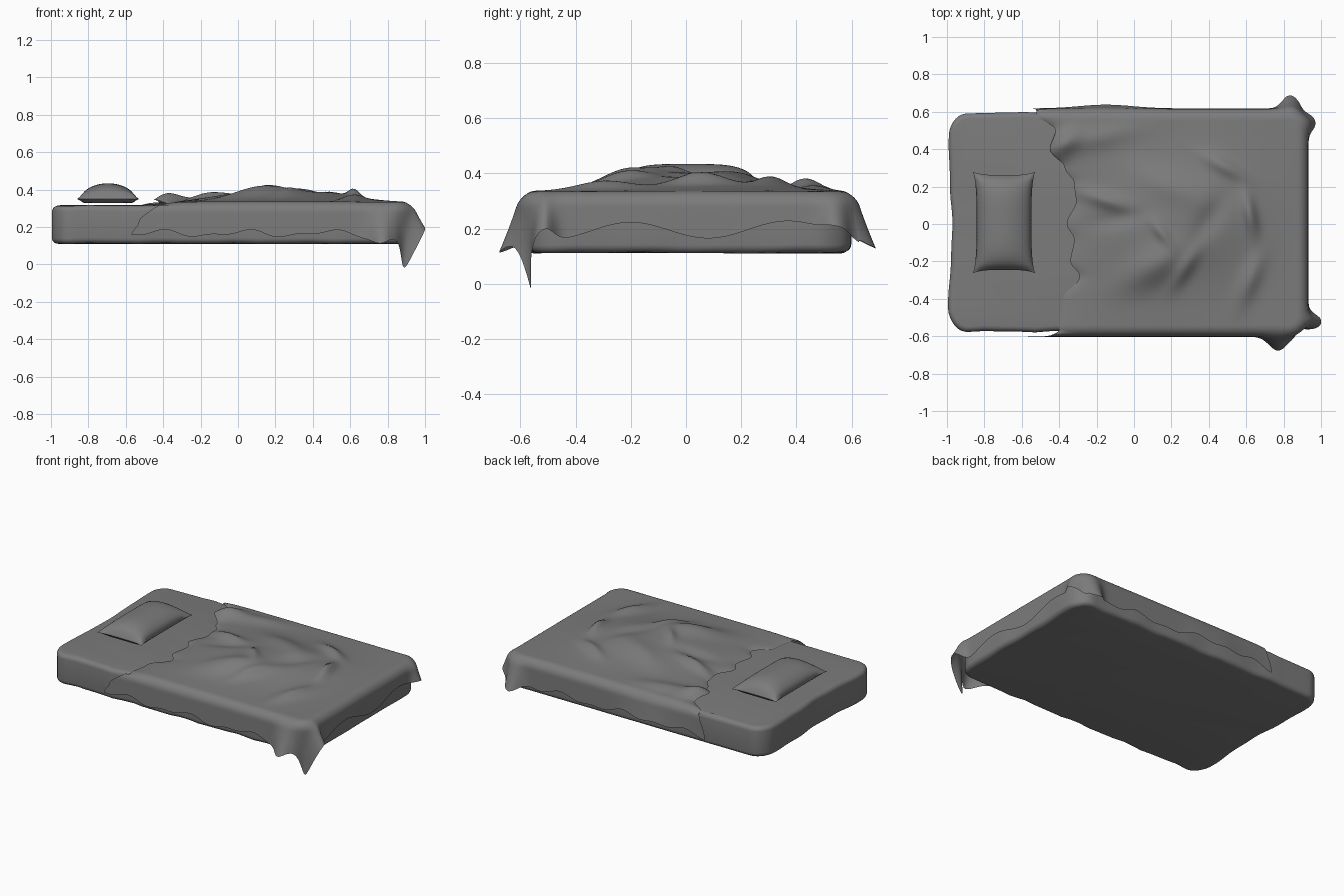
import bpy, bmesh
from math import sin, cos, pi, exp, atan2, hypot, radians

cube = bpy.data.objects.get("Cube")
if cube:
    bpy.data.objects.remove(cube)

grey = bpy.data.materials.new("grey fabric")
grey.use_nodes = True
colour = (0.2, 0.2, 0.2, 1)
grey.diffuse_color = colour
grey.node_tree.nodes["Principled BSDF"].inputs["Base Color"].default_value = colour


def finish(name, bm, angle):
    mesh = bpy.data.meshes.new(name)
    bm.to_mesh(mesh)
    bm.free()
    obj = bpy.data.objects.new(name, mesh)
    bpy.context.collection.objects.link(obj)
    mesh.materials.append(grey)
    bpy.ops.object.select_all(action='DESELECT')
    obj.select_set(True)
    bpy.context.view_layer.objects.active = obj
    bpy.ops.object.shade_smooth_by_angle(angle=radians(angle))


def sheet(bm, rows, flip=False):
    """Quad skin over a list of equally long rows of points."""
    grid = [[bm.verts.new(p) for p in row] for row in rows]
    for r0, r1 in zip(grid, grid[1:]):
        for i in range(len(r0) - 1):
            quad = (r0[i], r1[i], r1[i + 1], r0[i + 1])
            bm.faces.new(quad[::-1] if flip else quad)


def smooth_knots(knots, x):
    """Eased interpolation through (position, value) pairs."""
    if x <= knots[0][0]:
        return knots[0][1]
    for (a, va), (b, vb) in zip(knots, knots[1:]):
        if x <= b:
            t = (x - a) / (b - a)
            return va + (vb - va) * t * t * (3 - 2 * t)
    return knots[-1][1]


# Mattress: rounded rectangle rings with soft top and bottom edges
def mattress_ring(inset, z):
    corner, points = 0.12, []
    hx, hy = 0.955 - inset, 0.585 - inset
    r = corner - inset
    centres = [(hx - r, hy - r), (r - hx, hy - r), (r - hx, r - hy), (hx - r, r - hy)]
    for q, (cx, cy) in enumerate(centres):
        arc = [(cx + r * cos(q * pi / 2 + k * pi / 16), cy + r * sin(q * pi / 2 + k * pi / 16))
               for k in range(9)]
        nx, ny = centres[(q + 1) % 4]
        dx, dy = cos((q + 1) * pi / 2) * r, sin((q + 1) * pi / 2) * r
        run = [(arc[-1][0] + (nx + dx - arc[-1][0]) * k / 24,
                arc[-1][1] + (ny + dy - arc[-1][1]) * k / 24) for k in range(1, 24)]
        points += arc + run
    out = []
    for x, y in points:
        wave = 0.003 * sin(17 * x + 9 * y) + 0.002 * sin(31 * x - 23 * y)
        dent = 0.018 * exp(-(y / 0.3) ** 2) if x < -0.85 else 0
        out.append((x - 0.037 + wave + dent, y + 0.01 + wave, z + wave * 0.5))
    return out


bm = bmesh.new()
edge = 0.03
levels = [(edge * (1 - sin(a)), 0.112 + edge * (1 - cos(a))) for a in (k * pi / 10 for k in range(6))]
levels += [(i, 0.427 - z) for i, z in reversed(levels)]
rings = [[bm.verts.new(p) for p in mattress_ring(*level)] for level in levels]
for low, high in zip(rings, rings[1:]):
    for i in range(len(low)):
        j = (i + 1) % len(low)
        bm.faces.new((low[i], low[j], high[j], high[i]))
bm.faces.new(rings[0][::-1])
bm.faces.new(rings[-1])
finish("mattress", bm, 50)

# Pillow: puffed cushion with pinched corners and a flatter underside
bm = bmesh.new()
N = 28
for side in (1, -1):
    rows = []
    for i in range(N + 1):
        row = []
        for j in range(N + 1):
            u, v = 2 * i / N - 1, 2 * j / N - 1
            x = u * (0.165 - 0.018 * (1 - v ** 4))
            y = v * (0.27 - 0.016 * (1 - u ** 4))
            puff = ((1 - u * u) * (1 - v ** 4)) ** 0.55
            z = 0.35 + (0.084 * puff if side > 0 else -0.02 * min(1, 2.5 * puff))
            row.append((x - 0.695, y + 0.008, z))
        rows.append(row)
    sheet(bm, rows, flip=side < 0)
bmesh.ops.remove_doubles(bm, verts=bm.verts, dist=0.0005)
finish("pillow", bm, 60)

# Blanket: one cloth sheet, lumpy on top, wrapped down three sides
FOOT, FRONT, BACK = 0.83, -0.5, 0.515
REACH, ROUND, TOP = 0.1, 0.055, 0.335
# Lumps: x, y, length, width, turn, height
LUMPS = [(0.1, -0.02, 0.3, 0.3, 0, 0.055), (0.45, 0.05, 0.25, 0.3, 0, 0.045),
         (0.12, -0.22, 0.2, 0.09, 0.5, 0.045), (0.27, -0.24, 0.12, 0.04, 1.0, 0.025),
         (0.62, 0.05, 0.035, 0.11, 0.2, 0.04), (0.15, -0.05, 0.08, 0.03, -0.9, 0.025),
         (-0.16, 0.13, 0.12, 0.04, -0.3, 0.03), (0.48, 0.31, 0.12, 0.04, -0.5, 0.03),
         (0.2, 0.2, 0.2, 0.08, -0.4, 0.025), (-0.38, 0.43, 0.1, 0.06, 0.7, 0.04),
         (0.62, -0.3, 0.05, 0.14, -0.4, 0.03), (-0.2, 0.46, 0.2, 0.06, 0.2, 0.02),
         (0.4, 0.02, 0.06, 0.16, -0.6, -0.02), (-0.08, 0.03, 0.15, 0.05, 0.2, -0.015)]
# Hem folds: x, y, spread, outward flare, change in hem height
FOLDS = [(0.77, -0.6, 0.065, 0.075, -0.05), (0.93, -0.52, 0.045, 0.075, 0.06),
         (0.9, -0.57, 0.045, -0.03, -0.19), (0.83, 0.615, 0.05, 0.07, -0.03),
         (0.93, 0.54, 0.05, 0.04, 0.02), (-0.15, 0.615, 0.2, 0.02, 0.02)]
HEAD_EDGE = [(-0.78, -0.57), (-0.7, -0.53), (-0.58, -0.4), (-0.4, -0.38), (-0.28, -0.29),
             (-0.2, -0.34), (-0.08, -0.32), (0, -0.36), (0.12, -0.31), (0.22, -0.32),
             (0.3, -0.37), (0.4, -0.45), (0.5, -0.42), (0.6, -0.52), (0.78, -0.57)]


def lump_height(x, y):
    h = 0
    for cx, cy, length, width, turn, height in LUMPS:
        dx, dy = x - cx, y - cy
        a, b = dx * cos(turn) + dy * sin(turn), dy * cos(turn) - dx * sin(turn)
        h += height * exp(-(a / length) ** 2 - (b / width) ** 2)
    return h


def drape(x, y, dx, dy, t):
    """Point at fraction t of the overhang leaving (x, y) along (dx, dy)."""
    bx, by = x + dx * REACH, y + dy * REACH
    hem = 0.165 + 0.014 * sin(14 * bx + 1) + 0.009 * sin(27 * bx + by)
    if dx > 0.5:
        hem += 0.03 * sin(11 * by + 3.8) + 0.015
    flare = 0.003
    for fx, fy, spread, out, lift in FOLDS:
        w = exp(-((bx - fx) ** 2 + (by - fy) ** 2) / spread ** 2)
        flare += out * w
        hem += lift * w
    flat, bend = REACH - ROUND, ROUND * pi / 2
    drop = TOP - ROUND - hem
    run = t * (flat + bend + drop)
    if run < flat:
        out, down = run, 0
    elif run < flat + bend:
        a = (run - flat) / ROUND
        out, down = flat + ROUND * sin(a), ROUND * (1 - cos(a))
    else:
        out, down = REACH, run - flat - bend + ROUND
    out += flare * (down / (drop + ROUND)) ** 1.2
    return x + dx * out, y + dy * out, TOP - down


NU, NV, K = 80, 70, 20
rows = []
for i in range(NU + K + 1):
    a = max(0, i - NU) / K
    row = []
    for j in range(NV + 2 * K + 1):
        k = j - K
        b = max(0, -k, k - NV) / K
        sign = -1 if k < 0 else 1
        y = FRONT + (BACK - FRONT) * min(1, max(0, k / NV))
        head = smooth_knots(HEAD_EDGE, y + sign * b * 0.28)
        u = min(1, i / NU)
        x = head + (FOOT - head) * u
        t = max(a, b)
        if t > 0:
            phi = atan2(b, a)
            x, y, z = drape(x, y, cos(phi), sign * sin(phi), t)
        else:
            z = TOP
        z += lump_height(x, y) * max(0, 1 - t * 1.3)
        if t < 0.4:
            z -= 0.014 * exp(-u * 30)
        row.append((x, y, z))
    rows.append(row)
bm = bmesh.new()
sheet(bm, rows)
bmesh.ops.recalc_face_normals(bm, faces=bm.faces)
finish("blanket", bm, 80)
